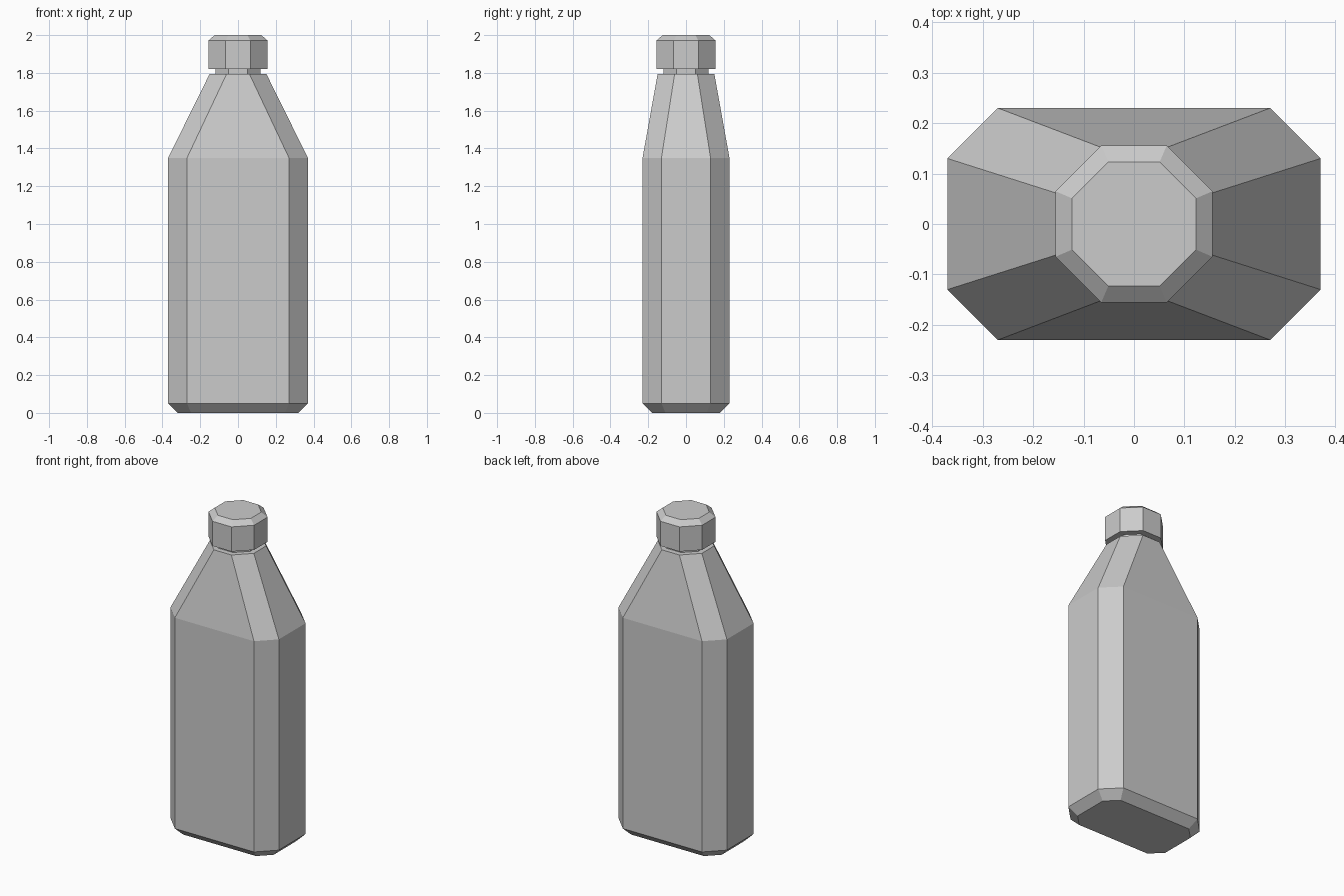
import bpy
import bmesh

default = bpy.data.objects.get("Cube")
if default:
    bpy.data.objects.remove(default, do_unlink=True)

grey = bpy.data.materials.new("light_grey")
grey.use_nodes = True
grey.diffuse_color = (0.6, 0.6, 0.6, 1)
grey.node_tree.nodes["Principled BSDF"].inputs["Base Color"].default_value = (0.6, 0.6, 0.6, 1)


def octagon(hx, hy, cut):
    """Rectangle with cut corners, counter-clockwise from above."""
    ax, ay = hx - cut, hy - cut
    return [(hx, -ay), (hx, ay), (ax, hy), (-ax, hy),
            (-hx, ay), (-hx, -ay), (-ax, -hy), (ax, -hy)]


def loft(name, sections):
    """Closed flat-shaded solid through (z, half x, half y, corner cut) sections."""
    bm = bmesh.new()
    rings = [[bm.verts.new((x, y, z)) for x, y in octagon(hx, hy, cut)]
             for z, hx, hy, cut in sections]
    for low, high in zip(rings, rings[1:]):
        for i in range(8):
            j = (i + 1) % 8
            bm.faces.new((low[i], low[j], high[j], high[i]))
    bm.faces.new(rings[0][::-1])
    bm.faces.new(rings[-1])
    mesh = bpy.data.meshes.new(name)
    bm.to_mesh(mesh)
    bm.free()
    mesh.materials.append(grey)
    obj = bpy.data.objects.new(name, mesh)
    bpy.context.collection.objects.link(obj)
    return obj


# Body with bevelled base and tapering shoulders
loft("bottle_body", [(0, 0.32, 0.18, 0.071), (0.05, 0.37, 0.23, 0.1),
                     (1.35, 0.37, 0.23, 0.1), (1.795, 0.15, 0.15, 0.09)])

# Narrow neck between the shoulders and the cap
loft("neck", [(1.79, 0.118, 0.118, 0.069), (1.825, 0.118, 0.118, 0.069)])

# Octagonal cap with bevelled top edge
loft("cap", [(1.82, 0.156, 0.156, 0.091), (1.972, 0.156, 0.156, 0.091),
             (2.0, 0.123, 0.123, 0.072)])
